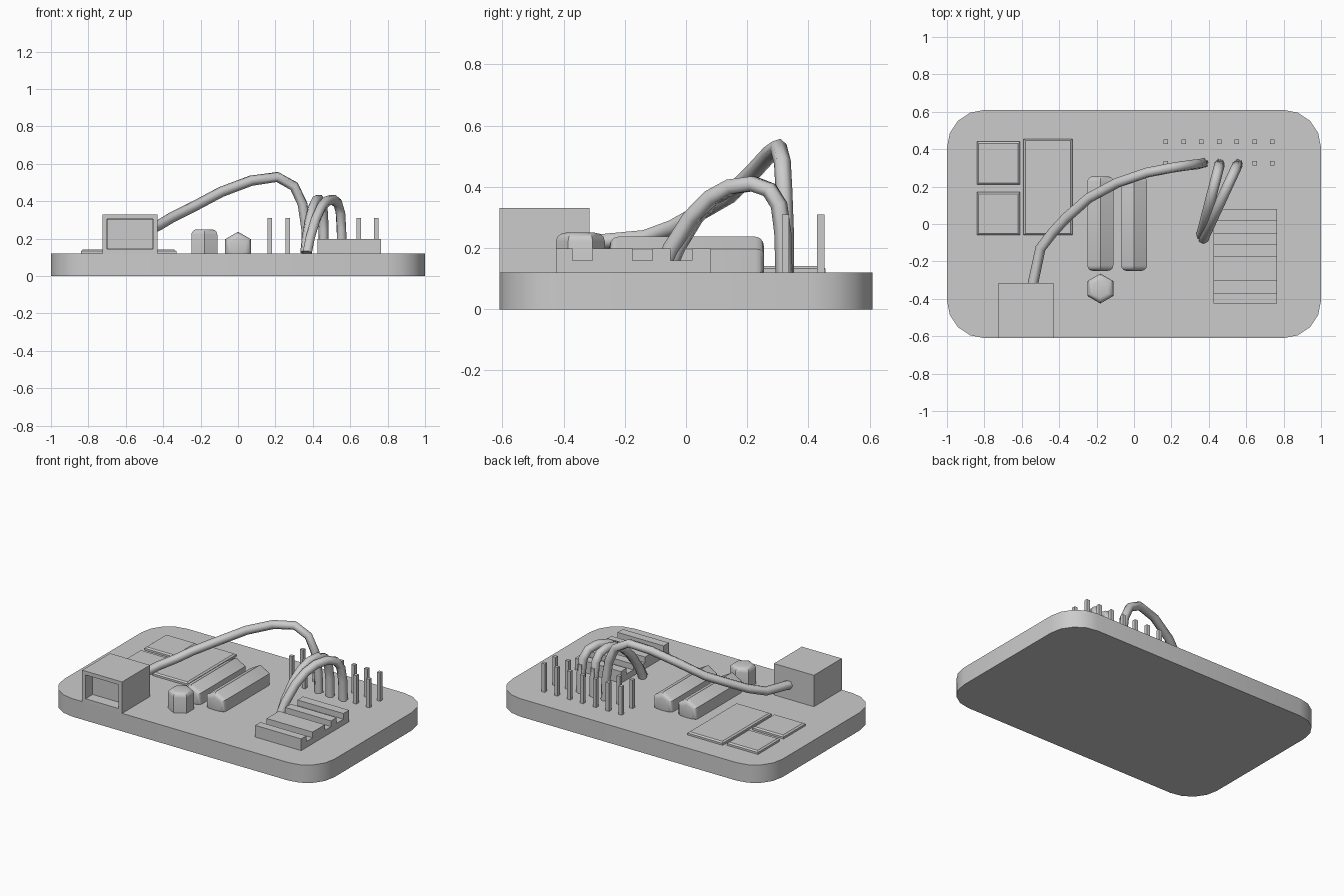
import bpy, bmesh, math
from mathutils import Matrix

if "Cube" in bpy.data.objects:
    bpy.data.objects.remove(bpy.data.objects["Cube"])

TOP = 0.12  # board surface height


def finish(name, bm, angle=None):
    bmesh.ops.recalc_face_normals(bm, faces=bm.faces)
    mesh = bpy.data.meshes.new(name)
    bm.to_mesh(mesh)
    bm.free()
    ob = bpy.data.objects.new(name, mesh)
    bpy.context.collection.objects.link(ob)
    if angle:
        bpy.ops.object.select_all(action='DESELECT')
        ob.select_set(True)
        bpy.context.view_layer.objects.active = ob
        bpy.ops.object.shade_smooth_by_angle(angle=math.radians(angle))
    return ob


def add_box(bm, x0, x1, y0, y1, z0, z1):
    m = (Matrix.Translation(((x0 + x1) / 2, (y0 + y1) / 2, (z0 + z1) / 2))
         @ Matrix.Diagonal((x1 - x0, y1 - y0, z1 - z0, 1)))
    bmesh.ops.create_cube(bm, size=1, matrix=m)


def facing(bm, axis, sign):
    return max(bm.faces, key=lambda f: sign * f.calc_center_median()[axis])


def prism(name, points, to3d, offset, angle=None):
    """Extrude a flat outline along an offset."""
    bm = bmesh.new()
    face = bm.faces.new([bm.verts.new(to3d(*p)) for p in points])
    ext = bmesh.ops.extrude_face_region(bm, geom=[face])
    moved = [v for v in ext['geom'] if isinstance(v, bmesh.types.BMVert)]
    bmesh.ops.translate(bm, verts=moved, vec=offset)
    return finish(name, bm, angle)


# board with rounded corners
outline = []
for i, (sx, sy) in enumerate([(1, 1), (-1, 1), (-1, -1), (1, -1)]):
    for k in range(5):
        a = math.radians(90 * i + 22.5 * k)
        outline.append((sx * 0.8 + 0.2 * math.cos(a), sy * 0.41 + 0.2 * math.sin(a)))
prism("board", outline, lambda x, y: (x, y, 0), (0, 0, TOP), 30)

# socket with a recessed opening at the front
bm = bmesh.new()
add_box(bm, -0.725, -0.43, -0.61, -0.315, TOP, 0.33)
front = facing(bm, 1, -1)
bmesh.ops.inset_region(bm, faces=[front], thickness=0.036)
bmesh.ops.inset_region(bm, faces=[front], thickness=0.004, depth=-0.07)
finish("socket", bm)

# flat chips with a bevelled lid
for i, (x0, x1, y0, y1) in enumerate([(-0.84, -0.61, 0.21, 0.44),
                                      (-0.84, -0.61, -0.06, 0.17),
                                      (-0.59, -0.33, -0.06, 0.455)]):
    bm = bmesh.new()
    add_box(bm, x0, x1, y0, y1, TOP - 0.005, 0.133)
    bmesh.ops.inset_region(bm, faces=[facing(bm, 2, 1)], thickness=0.014, depth=0.008)
    finish(f"chip_{i + 1}", bm)


def hex_can(name, length, matrix, both):
    """Six-sided can with rounded-off end caps."""
    bm = bmesh.new()
    bmesh.ops.create_cone(bm, cap_ends=True, segments=6, radius1=0.08,
                          radius2=0.08, depth=length)
    for s in ((1, -1) if both else (1,)):
        cap = facing(bm, 2, s)
        bmesh.ops.bevel(bm, geom=list(cap.edges), offset=0.028, segments=3,
                        profile=0.5, affect='EDGES')
    bmesh.ops.transform(bm, matrix=matrix, verts=bm.verts)
    finish(name, bm, 40)


# two lying cans and one upright can
for i, x in enumerate((-0.18, 0)):
    hex_can(f"lying_can_{i + 1}", 0.505,
            Matrix.Translation((x, 0.0025, 0.157)) @ Matrix.Rotation(math.pi / 2, 4, 'X'), True)
hex_can("upright_can", 0.13, Matrix.Translation((-0.18, -0.345, 0.185)), False)

# slotted terminal block
profile = [(-0.425, TOP), (-0.425, 0.198)]
for a, b in [(-0.37, -0.305), (-0.175, -0.11), (-0.05, 0.02)]:
    profile += [(a, 0.198), (a, 0.16), (b, 0.16), (b, 0.198)]
profile += [(0.08, 0.198), (0.08, TOP)]
prism("terminal_block", profile, lambda y, z: (0.425, y, z), (0.34, 0, 0))

# two rows of header pins
bm = bmesh.new()
for y in (0.325, 0.44):
    for i in range(7):
        x = 0.17 + 0.095 * i
        add_box(bm, x - 0.012, x + 0.012, y - 0.012, y + 0.012, TOP - 0.01, 0.31)
finish("header_pins", bm)


# wires
def wire(name, points, radius=0.028):
    cu = bpy.data.curves.new(name, 'CURVE')
    cu.dimensions = '3D'
    cu.bevel_depth = radius
    cu.bevel_resolution = 1
    cu.use_fill_caps = True
    sp = cu.splines.new('POLY')
    sp.points.add(len(points) - 1)
    for p, co in zip(sp.points, points):
        p.co = (*co, 1)
    sp.use_smooth = True
    bpy.context.collection.objects.link(bpy.data.objects.new(name, cu))


wire("long_wire", [(-0.545, -0.34, 0.215), (-0.50, -0.13, 0.235), (-0.43, -0.04, 0.268),
                   (-0.36, 0.035, 0.31), (-0.24, 0.14, 0.37), (-0.09, 0.22, 0.45),
                   (0.07, 0.275, 0.51), (0.21, 0.302, 0.53), (0.30, 0.315, 0.48),
                   (0.345, 0.32, 0.385), (0.365, 0.325, 0.25), (0.37, 0.325, 0.12)])
arc = [(0, 0.125), (0.08, 0.20), (0.24, 0.30), (0.40, 0.365), (0.56, 0.40), (0.74, 0.41),
       (0.88, 0.39), (0.96, 0.34), (0.99, 0.25), (1, 0.12)]
for i, (x0, y0, x1) in enumerate([(0.36, -0.06, 0.458), (0.37, -0.08, 0.555)]):
    wire(f"short_wire_{i + 1}", [(x0 + (x1 - x0) * t, y0 + (0.32 - y0) * t, z) for t, z in arc])
